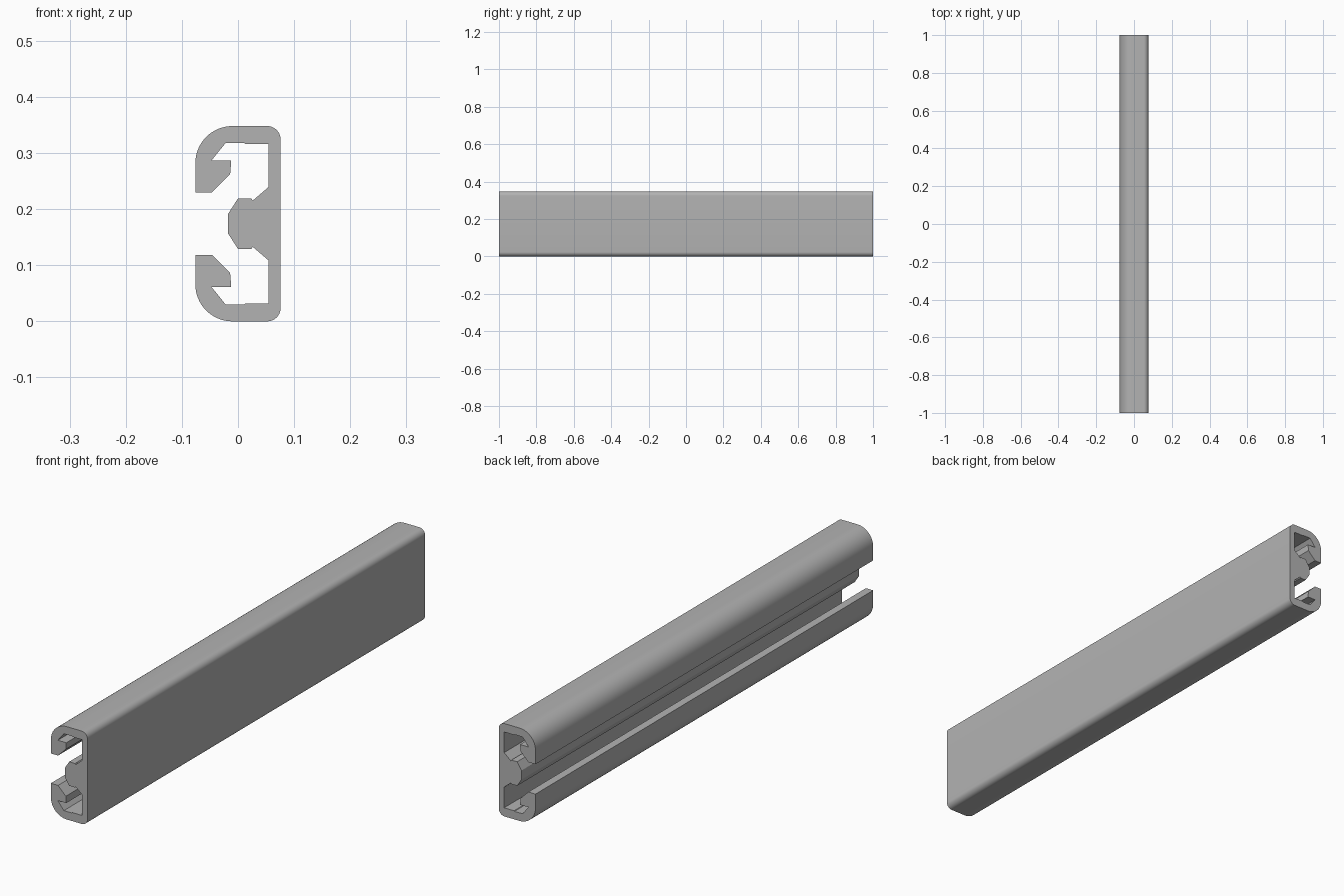
import bpy
import bmesh
from math import cos, sin, radians

cube = bpy.data.objects.get("Cube")
if cube:
    bpy.data.objects.remove(cube, do_unlink=True)

MID = 0.174          # height of the mirror line
HALF_WIDTH = 0.076
HALF_LENGTH = 1.0


def corner(cx, ch, radius, start, steps):
    """Quarter-circle arc, counter-clockwise from the start angle."""
    angles = [radians(start + 90 * i / steps) for i in range(steps + 1)]
    return [(cx + radius * cos(a), ch + radius * sin(a)) for a in angles]


# Upper half of the section, as x and height above the mirror line
small, large = 0.024, 0.066
upper = corner(HALF_WIDTH - small, MID - small, small, 0, 10)
upper += corner(large - HALF_WIDTH, MID - large, large, 90, 16)
# Hooked lip
upper += [(-0.076, 0.056), (-0.046, 0.056), (-0.014, 0.088),
          (-0.012, 0.113), (-0.047, 0.113), (-0.022, 0.144)]
# Inner channel
upper += [(0.011, 0.144), (0.013, 0.142), (0.054, 0.142), (0.054, 0.065)]
# Central rib
upper += [(0.026, 0.041), (0.024, 0.045), (0.0, 0.045), (-0.018, 0.017)]

section = upper + [(x, -h) for x, h in reversed(upper)]

# Extrude the section along the rail
bm = bmesh.new()
end = bm.faces.new([bm.verts.new((x, -HALF_LENGTH, MID + h)) for x, h in section])
swept = bmesh.ops.extrude_face_region(bm, geom=[end], use_keep_orig=True)
moved = [g for g in swept["geom"] if isinstance(g, bmesh.types.BMVert)]
bmesh.ops.translate(bm, verts=moved, vec=(0, 2 * HALF_LENGTH, 0))
bmesh.ops.recalc_face_normals(bm, faces=bm.faces)
caps = [f for f in bm.faces if len(f.verts) > 4]
bmesh.ops.triangulate(bm, faces=caps)

mesh = bpy.data.meshes.new("slotted_rail")
bm.to_mesh(mesh)
bm.free()
rail = bpy.data.objects.new("slotted_rail", mesh)
bpy.context.collection.objects.link(rail)

# Plain grey metal
grey = bpy.data.materials.new("grey_metal")
grey.use_nodes = True
colour = (0.45, 0.45, 0.45, 1.0)
grey.diffuse_color = colour
grey.node_tree.nodes["Principled BSDF"].inputs["Base Color"].default_value = colour
mesh.materials.append(grey)

# Smooth the rounded corners, keep the edges sharp
bpy.ops.object.select_all(action="DESELECT")
rail.select_set(True)
bpy.context.view_layer.objects.active = rail
bpy.ops.object.shade_smooth_by_angle(angle=radians(20))
